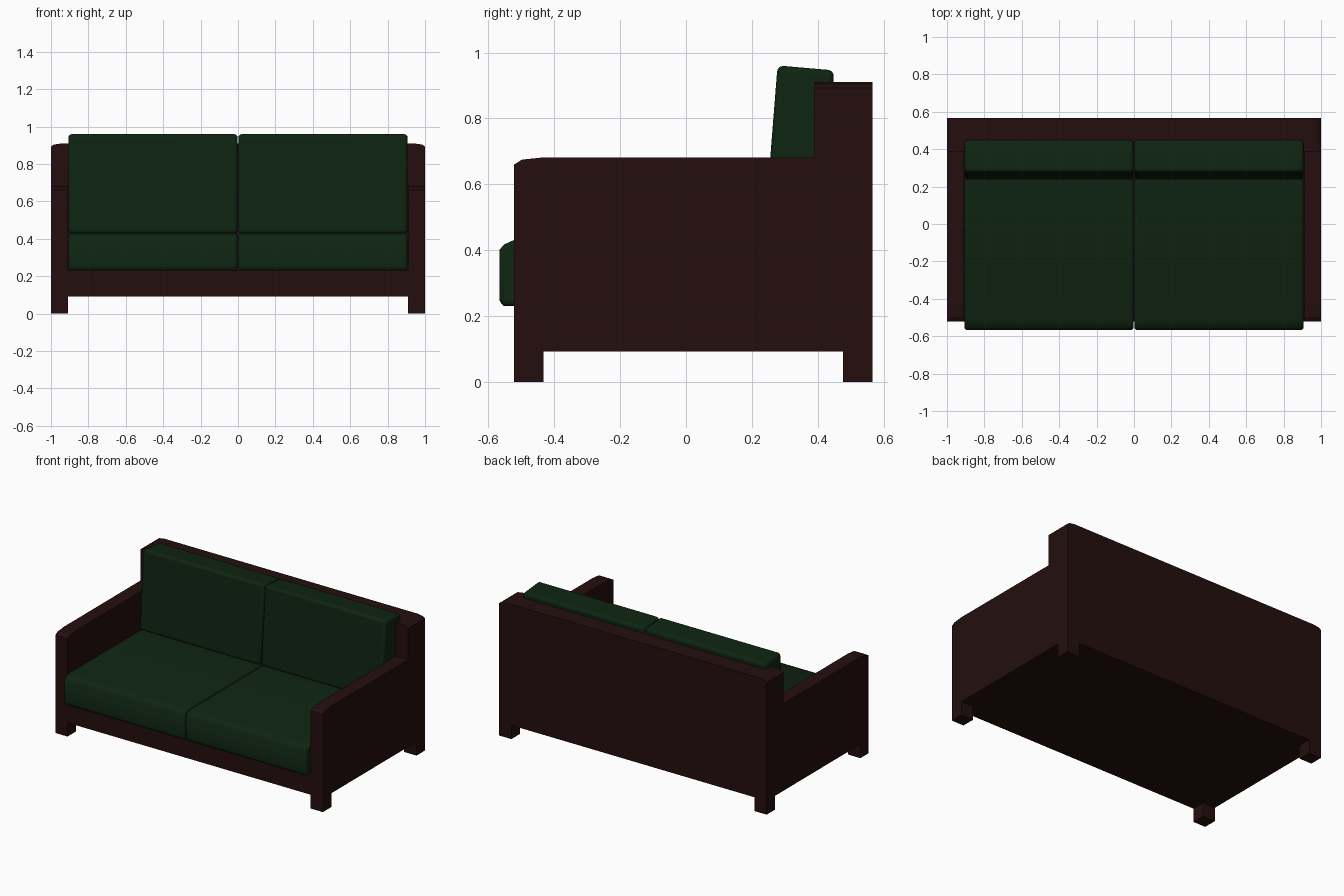
import bpy
import bmesh
import math

cube = bpy.data.objects.get("Cube")
if cube:
    bpy.data.objects.remove(cube, do_unlink=True)


def make_material(name, colour):
    mat = bpy.data.materials.new(name)
    mat.use_nodes = True
    mat.diffuse_color = colour
    mat.node_tree.nodes["Principled BSDF"].inputs["Base Color"].default_value = colour
    return mat


wood = make_material("dark red wood", (0.018, 0.0045, 0.0045, 1))
fabric = make_material("dark green fabric", (0.0045, 0.018, 0.0055, 1))


def prism(name, outline, axis, low, high, mat, bevel=0):
    """Extrude an outline (in the other two axes, in order) along an axis."""
    def place(point, depth):
        co = list(point)
        co.insert("xyz".index(axis), depth)
        return co

    bm = bmesh.new()
    start = [bm.verts.new(place(p, low)) for p in outline]
    end = [bm.verts.new(place(p, high)) for p in outline]
    bm.faces.new(start)
    bm.faces.new(end)
    for i in range(len(outline)):
        j = (i + 1) % len(outline)
        bm.faces.new((start[i], start[j], end[j], end[i]))
    bmesh.ops.recalc_face_normals(bm, faces=bm.faces)
    mesh = bpy.data.meshes.new(name)
    bm.to_mesh(mesh)
    bm.free()
    mesh.materials.append(mat)
    obj = bpy.data.objects.new(name, mesh)
    bpy.context.collection.objects.link(obj)
    if bevel:
        mod = obj.modifiers.new("Soft edges", "BEVEL")
        mod.width = bevel
        mod.segments = 3
        mod.limit_method = "ANGLE"
        mod.angle_limit = math.radians(50)
        bpy.ops.object.select_all(action="DESELECT")
        obj.select_set(True)
        bpy.context.view_layer.objects.active = obj
        bpy.ops.object.shade_smooth_by_angle(angle=math.radians(50))
    return obj


def rect(a0, a1, b0, b1):
    return [(a0, b0), (a1, b0), (a1, b1), (a0, b1)]


FRONT, BACK, UNDER, INNER = -0.522, 0.567, 0.093, 0.908

# Base and tall back with eased upper corners
prism("seat_base", rect(-INNER, INNER, FRONT, 0.39), "z", UNDER, 0.23, wood)
corner = [(1, UNDER), (1, 0.893), (0.985, 0.904), (0.945, 0.91)]
prism("back_panel", corner + [(-x, z) for x, z in reversed(corner)],
      "y", 0.388, BACK, wood)

# Seat cushion side outline, rounded at the front
seat_outline = [(0.38, 0.23), (-0.552, 0.23), (-0.567, 0.24), (-0.567, 0.4),
                (-0.553, 0.417), (-0.52, 0.432), (0.38, 0.432)]
# Back cushion side outline, leaning backwards
back_outline = [(0.236, 0.43), (0.278, 0.961), (0.45, 0.946), (0.408, 0.43)]
# Arm side outline, eased at the front
arm_outline = [(FRONT, UNDER), (0.388, UNDER), (0.388, 0.682),
               (-0.43, 0.682), (-0.498, 0.675), (FRONT, 0.66)]

for side, label in ((1, "left"), (-1, "right")):
    inner, outer = sorted((side * INNER, side))
    prism(label + "_arm", arm_outline, "x", inner, outer, wood)
    for end, y in (("front", FRONT), ("back", BACK - 0.09)):
        prism(f"{label}_{end}_leg", rect(inner, outer, y, y + 0.09),
              "z", 0, UNDER, wood)
    near, far = sorted((side * 0.002, side * 0.907))
    prism(label + "_seat_cushion", seat_outline, "x", near, far, fabric, 0.016)
    prism(label + "_back_cushion", back_outline, "x", near, far, fabric, 0.018)
